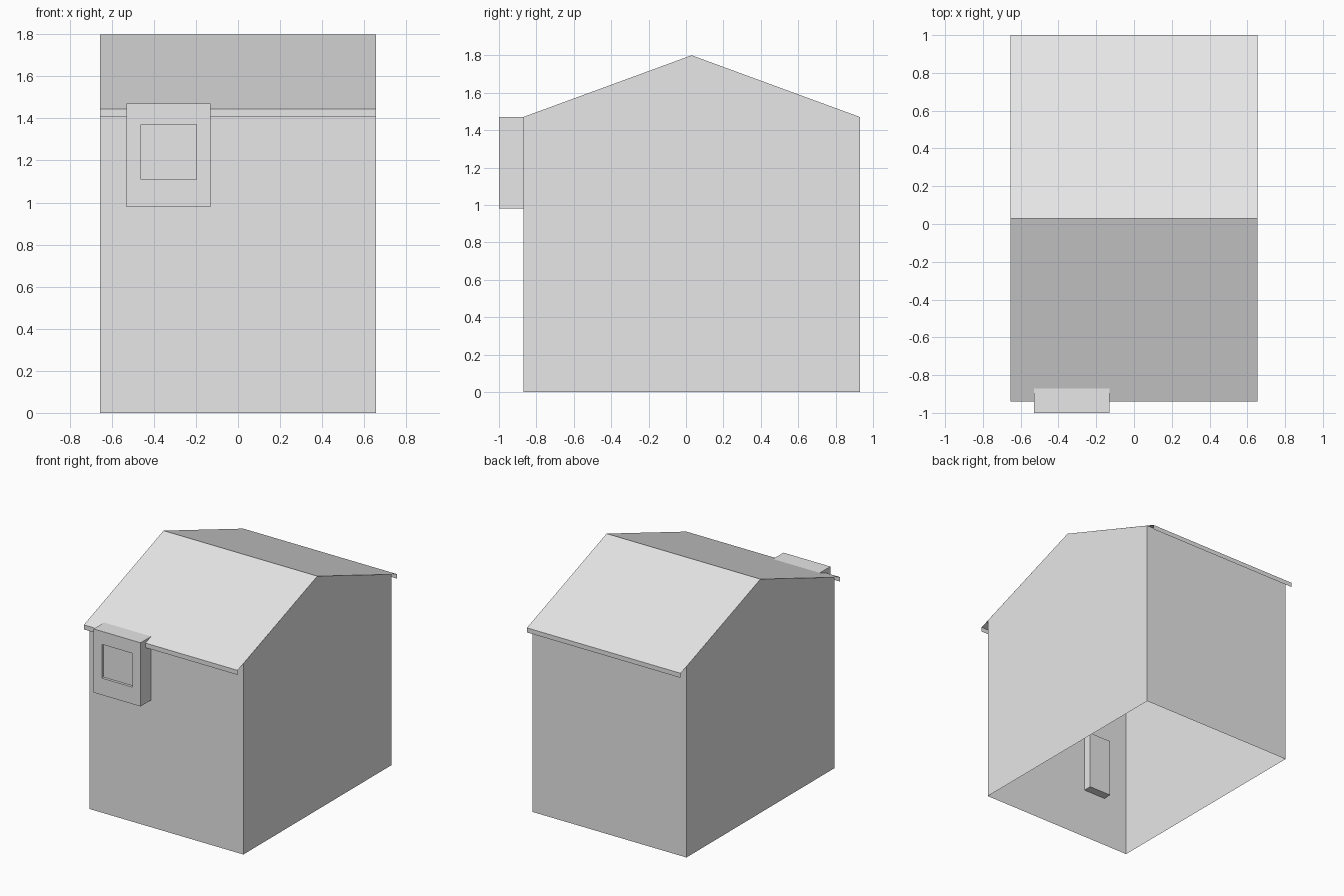
import bpy, bmesh

if "Cube" in bpy.data.objects:
    bpy.data.objects.remove(bpy.data.objects["Cube"])

grey = bpy.data.materials.new("light_grey")
grey.diffuse_color = (0.8, 0.8, 0.8, 1)
grey.use_nodes = True
grey.node_tree.nodes["Principled BSDF"].inputs["Base Color"].default_value = grey.diffuse_color

HALF = 0.655                     # half width along x
RIDGE = (0.03, 1.8)              # ridge position in (y, z)


def finish(name, bm):
    bmesh.ops.recalc_face_normals(bm, faces=bm.faces)
    mesh = bpy.data.meshes.new(name)
    bm.to_mesh(mesh)
    bm.free()
    mesh.materials.append(grey)
    obj = bpy.data.objects.new(name, mesh)
    bpy.context.collection.objects.link(obj)
    return obj


def box(name, x0, x1, y0, y1, z0, z1):
    bm = bmesh.new()
    bmesh.ops.create_cube(bm, size=1)
    for v in bm.verts:
        v.co = (x1 if v.co.x > 0 else x0,
                y1 if v.co.y > 0 else y0,
                z1 if v.co.z > 0 else z0)
    return bm if name is None else finish(name, bm)


# Walls: pentagon gables joined by front and back sheets, open underneath
bm = bmesh.new()
profile = [(-0.87, 0), (-0.87, 1.47), RIDGE, (0.93, 1.47), (0.93, 0)]
ends = [[bm.verts.new((x, y, z)) for y, z in profile] for x in (-HALF, HALF)]
for e in ends:
    bm.faces.new(e)
for i in (0, 3):
    bm.faces.new((ends[0][i], ends[0][i + 1], ends[1][i + 1], ends[1][i]))
finish("walls", bm)

# Roof: thin sheet with a small hanging lip along each eave
bm = bmesh.new()
profile = [(-0.94, 1.41), (-0.94, 1.445), RIDGE, (1.0, 1.445), (1.0, 1.41)]
ends = [[bm.verts.new((x, y, z)) for y, z in profile] for x in (-HALF, HALF)]
for i in range(4):
    bm.faces.new((ends[0][i], ends[0][i + 1], ends[1][i + 1], ends[1][i]))
finish("roof", bm)

# Window box on the front, with a shallow square recess
bm = box(None, -0.53, -0.13, -1.0, -0.87, 0.98, 1.47)
bmesh.ops.recalc_face_normals(bm, faces=bm.faces)
front = next(f for f in bm.faces if f.normal.y < -0.9)
bmesh.ops.inset_individual(bm, faces=[front], thickness=0.068)
for v in front.verts:            # fit the opening
    v.co.x = -0.46 if v.co.x < -0.33 else -0.197
    v.co.z = 1.11 if v.co.z < 1.22 else 1.37
hole = bmesh.ops.extrude_discrete_faces(bm, faces=[front])["faces"][0]
for v in hole.verts:
    v.co.y += 0.02
finish("window_box", bm)

# Small fitting on the inner side of the front wall
box("inner_box", -0.45, -0.26, -0.87, -0.805, 0.39, 0.84)
